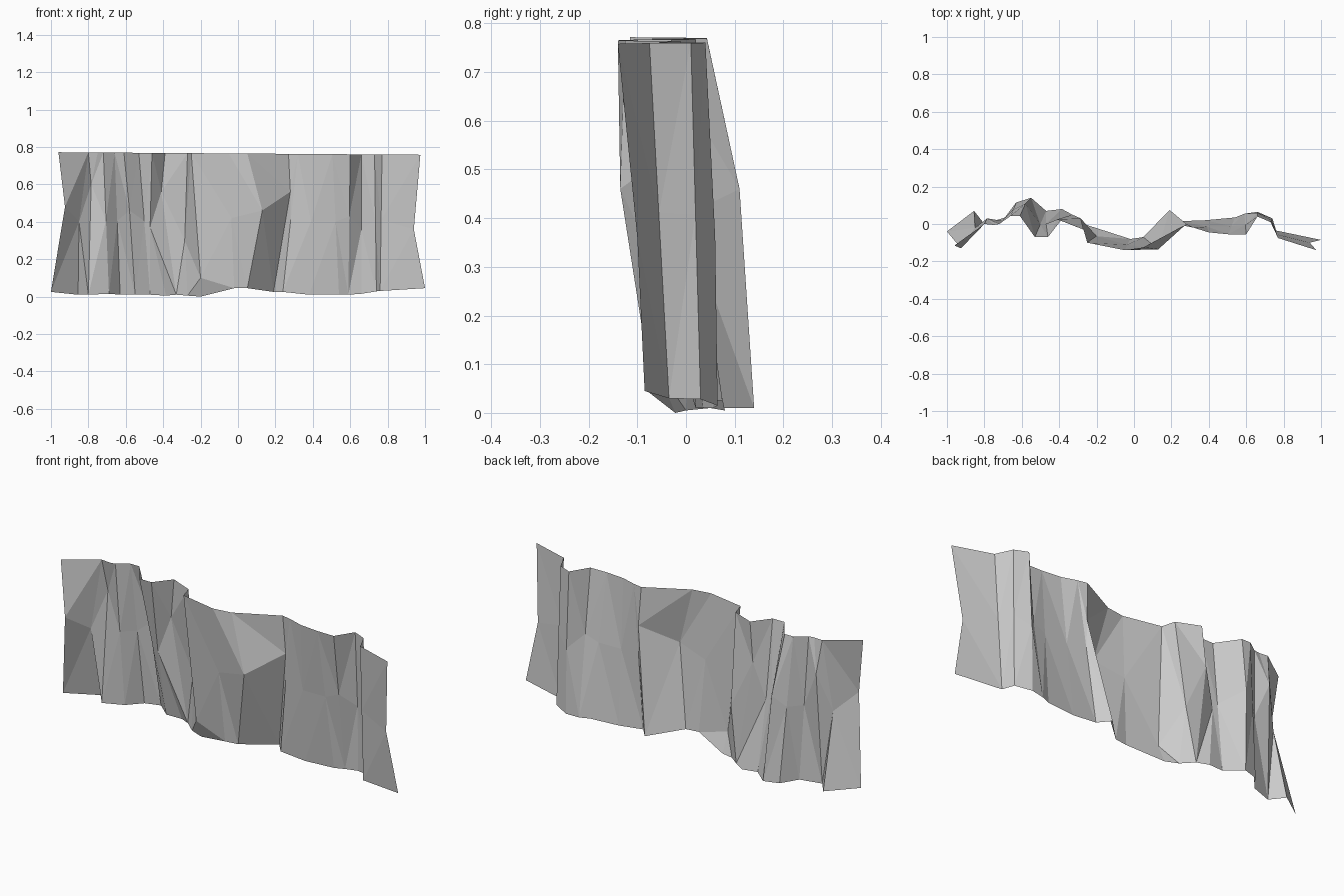
import bpy, bmesh
from mathutils import Vector

# Hem profile along the floor (x, y, z)
hem = [(-1, -.04, .025), (-.855, .07, .01), (-.80, .0, .01), (-.69, .035, .015),
       (-.63, .115, .01), (-.55, .14, .01), (-.47, .07, .01), (-.385, .08, .005),
       (-.33, .05, .01), (-.27, .0, .005), (-.20, -.022, 0), (-.02, -.08, .045),
       (.05, -.07, .045), (.19, .075, .025), (.24, .015, .025), (.38, .02, .01),
       (.54, .035, .01), (.59, .055, .01), (.66, .065, .015), (.74, .03, .028),
       (.76, -.035, .03), (1, -.085, .045)]

# Upper edge profile (x, y), nearly level
rail = [(-.96, -.115), (-.80, 0), (-.75, -.005), (-.72, 0), (-.66, .043),
        (-.61, .043), (-.53, -.07), (-.46, -.07), (-.39, .02), (-.27, -.03),
        (-.25, -.10), (-.05, -.14), (.05, -.125), (.27, -.01), (.32, -.02),
        (.40, -.045), (.505, -.055), (.60, -.055), (.66, .04), (.73, .01),
        (.77, -.075), (.975, -.14)]

# Creases pulled away from the straight drape: column -> point
pulls = {0: (-.925, -.13, .48), 1: (-.85, -.02, .40), 2: (-.785, .03, .60),
         5: (-.58, .11, .46), 7: (-.47, 0, .37), 8: (-.41, .025, .56),
         9: (-.285, .03, .30), 10: (-.20, -.065, .10), 12: (.13, -.135, .46),
         13: (.28, .0, .56), 17: (.595, -.005, .43),
         18: (.66, .06, .36), 21: (.94, -.10, .36)}

# Draped cloth sheet lofted hem -> creases -> upper edge
bm = bmesh.new()
columns = []
for i, (h, r) in enumerate(zip(hem, rail)):
    low = Vector(h)
    top = Vector((r[0], r[1], .772 - .007 * (r[0] + 1)))
    mid = Vector(pulls[i]) if i in pulls else low.lerp(top, .52)
    columns.append([bm.verts.new(p) for p in (low, mid, top)])
for a, b in zip(columns, columns[1:]):
    for j in range(2):
        bm.faces.new((a[j], b[j], b[j + 1], a[j + 1]))
bmesh.ops.triangulate(bm, faces=bm.faces[:], quad_method='SHORT_EDGE')

mesh = bpy.data.meshes.new("draped_cloth")
bm.to_mesh(mesh)
bm.free()
cloth = bpy.data.objects.new("draped_cloth", mesh)
bpy.context.collection.objects.link(cloth)
